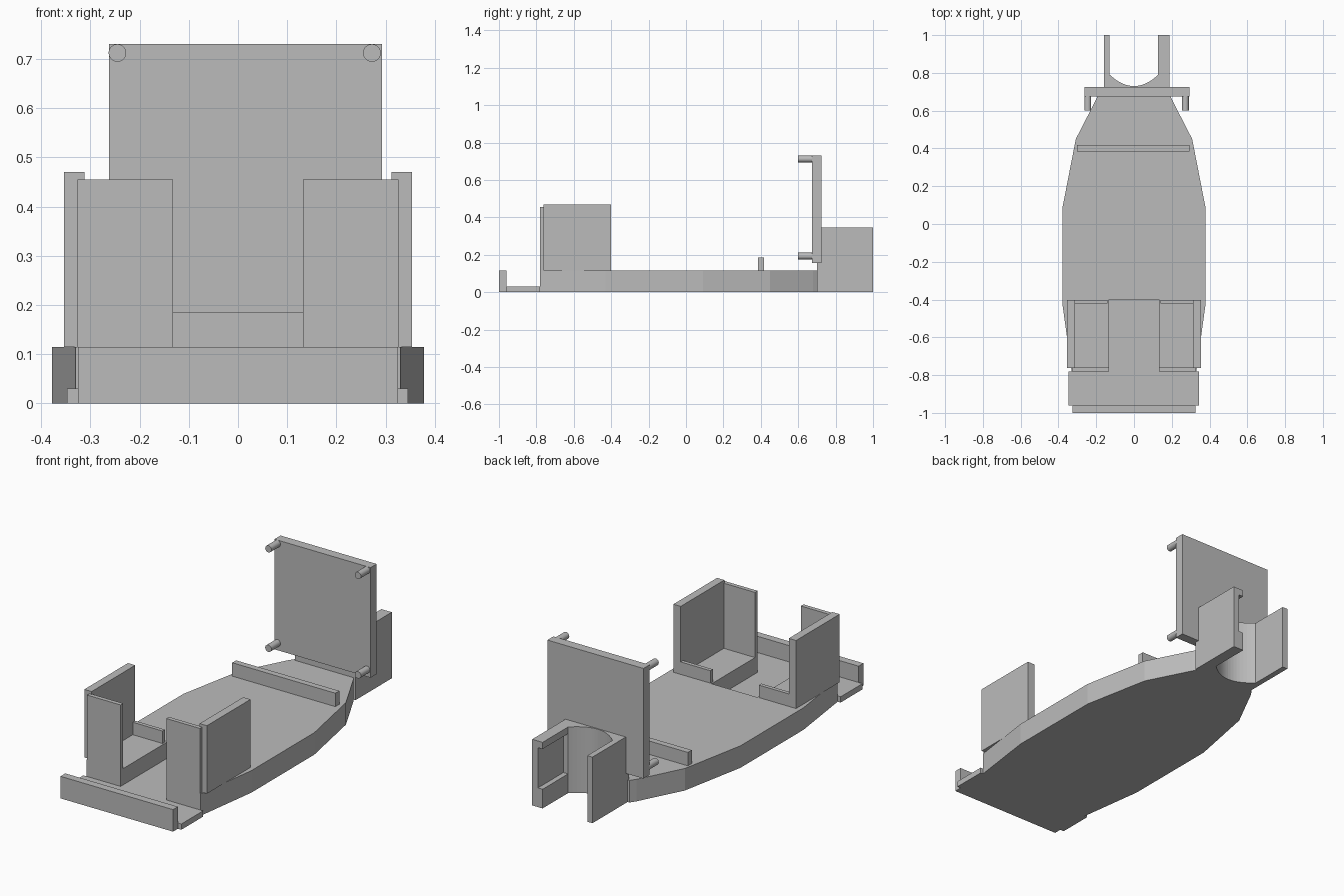
import bpy, bmesh
from mathutils import Matrix, Vector

cube = bpy.data.objects.get("Cube")
if cube:
    bpy.data.objects.remove(cube, do_unlink=True)

grey = bpy.data.materials.new("plain_grey")
grey.use_nodes = True
GREY = (0.5, 0.5, 0.5, 1)
grey.diffuse_color = GREY
grey.node_tree.nodes["Principled BSDF"].inputs["Base Color"].default_value = GREY


def finish(name, bm):
    bmesh.ops.recalc_face_normals(bm, faces=bm.faces)
    mesh = bpy.data.meshes.new(name)
    bm.to_mesh(mesh)
    bm.free()
    mesh.materials.append(grey)
    obj = bpy.data.objects.new(name, mesh)
    bpy.context.collection.objects.link(obj)
    return obj


def box(name, x, y, z):
    bm = bmesh.new()
    bmesh.ops.create_cube(bm, size=1)
    for v in bm.verts:
        v.co = [lo + (c + 0.5) * (hi - lo) for c, (lo, hi) in zip(v.co, (x, y, z))]
    return finish(name, bm)


def prism(name, points, start, end, axis="z"):
    """Extrude an outline: (x, y) along z, or (x, z) along y."""
    bm = bmesh.new()
    if axis == "z":
        base, move = [(a, b, start) for a, b in points], Vector((0, 0, end - start))
    else:
        base, move = [(a, start, b) for a, b in points], Vector((0, end - start, 0))
    face = bm.faces.new([bm.verts.new(p) for p in base])
    ext = bmesh.ops.extrude_face_region(bm, geom=[face], use_keep_orig=True)
    bmesh.ops.translate(bm, vec=move, verts=[g for g in ext["geom"] if isinstance(g, bmesh.types.BMVert)])
    return finish(name, bm)


def peg(name, x, z):
    bm = bmesh.new()
    bmesh.ops.create_cone(bm, cap_ends=True, segments=20, radius1=0.018, radius2=0.018, depth=0.08,
                          matrix=Matrix.Translation((x, 0.64, z)) @ Matrix.Rotation(1.5708, 4, "X"))
    obj = finish(name, bm)
    bpy.context.view_layer.objects.active = obj
    obj.select_set(True)
    bpy.ops.object.shade_smooth_by_angle()
    obj.select_set(False)


# Tapered deck with a shallow channel open to the front
DECK, FLOOR = 0.115, 0.03
side = [(0.33, -0.78), (0.378, -0.43), (0.378, 0.09), (0.308, 0.45), (0.19, 0.68), (0.17, 0.71)]
hull = side + [(-x, y) for x, y in reversed(side)]
channel = [(-0.132, -0.78), (-0.132, -0.4), (0.132, -0.4), (0.132, -0.78)]
prism("deck_bottom", hull, 0, FLOOR)
prism("deck_top", hull + channel, FLOOR, DECK)

# Front lip and bumper bar
box("front_lip", (-0.347, 0.345), (-0.96, -0.78), (0, FLOOR))
box("front_bar", (-0.325, 0.325), (-1, -0.96), (0, DECK))

# Two open-topped holders beside the channel
for name, s in (("left", 1), ("right", -1)):
    def span(a, b):
        return tuple(sorted((s * a, s * b)))
    box(name + "_front_plate", span(0.132, 0.326), (-0.78, -0.758), (DECK, 0.455))
    box(name + "_side_plate", span(0.312, 0.354), (-0.762, -0.402), (DECK, 0.47))
    box(name + "_low_wall", span(0.14, 0.312), (-0.422, -0.402), (DECK, 0.18))

# Cross rail on the deck
box("cross_rail", (-0.303, 0.293), (0.385, 0.417), (DECK, 0.185))

# Upright board with four pegs
box("upright_board", (-0.262, 0.293), (0.675, 0.725), (0.155, 0.73))
for px, h in ((-0.245, "right"), (0.272, "left")):
    for pz, v in ((0.712, "upper"), (0.193, "lower")):
        peg(f"{v}_{h}_peg", px, pz)

# Rear cradle with a curved recess, and two fins
arc = [(0.128 * t / 8, 0.73 + 0.06 * (t / 8) ** 2) for t in range(8, -9, -1)]
prism("rear_cradle", [(-0.16, 0.7), (-0.16, 0.79)] + arc[::-1] + [(0.188, 0.79), (0.188, 0.7)], 0, 0.345)
box("right_fin", (-0.16, -0.13), (0.79, 1), (0, 0.345))
prism("left_fin", [(0.188, 0), (0.188, 0.345), (0.128, 0.345), (0.128, 0.31), (0.155, 0.31),
                   (0.155, 0.1), (0.128, 0.1), (0.128, 0)], 0.79, 1, "y")
